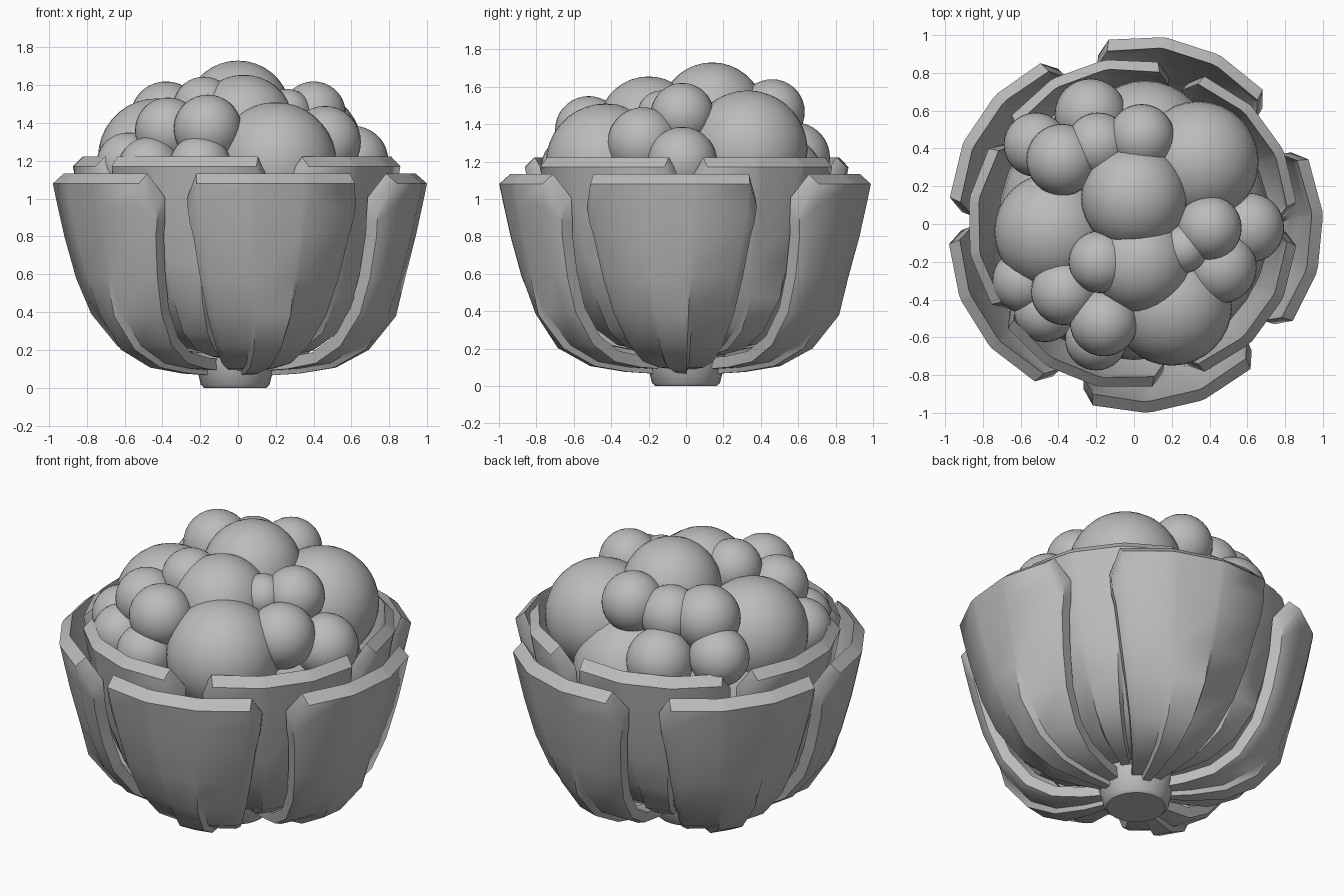
import bpy, bmesh, math
from mathutils import Vector

if "Cube" in bpy.data.objects:
    bpy.data.objects.remove(bpy.data.objects["Cube"])


def make_material(name, colour):
    mat = bpy.data.materials.new(name)
    mat.use_nodes = True
    mat.diffuse_color = colour
    mat.node_tree.nodes["Principled BSDF"].inputs["Base Color"].default_value = colour
    return mat


GREY = make_material("plain grey", (0.5, 0.5, 0.5, 1))


def finish(bm, name, angle=40):
    bmesh.ops.recalc_face_normals(bm, faces=bm.faces)
    mesh = bpy.data.meshes.new(name)
    bm.to_mesh(mesh)
    bm.free()
    mesh.materials.append(GREY)
    obj = bpy.data.objects.new(name, mesh)
    bpy.context.collection.objects.link(obj)
    bpy.ops.object.select_all(action="DESELECT")
    obj.select_set(True)
    bpy.context.view_layer.objects.active = obj
    bpy.ops.object.shade_smooth_by_angle(angle=math.radians(angle))
    return obj


# Leaf section from stem to rim: radius, height, half width in degrees
PROFILE = [(0.16, 0.09, 27), (0.32, 0.10, 24), (0.5, 0.13, 23.5), (0.66, 0.22, 24),
           (0.8, 0.39, 25.5), (0.88, 0.58, 27), (0.94, 0.8, 28.5), (0.975, 0.96, 29.5),
           (1.0, 1.08, 30)]
COLUMNS = [-1, -0.86, -0.33, -0.25, 0.25, 0.31, 0.86, 1]
THICK = 0.06


def leaf_point(row, u, inner):
    top = len(PROFILE) - 1
    r, z, half = PROFILE[row]
    r0, z0, _ = PROFILE[max(row - 1, 0)]
    r1, z1, _ = PROFILE[min(row + 1, top)]
    out = Vector((z1 - z0, r0 - r1)).normalized()
    # Cut upper corners
    if row == top and abs(u) == 1:
        r, z = 0.972, 0.955
    elif row == top - 1 and abs(u) == 1:
        r, z = 0.955, 0.87
    # Side edges curl inwards
    if abs(u) == 1:
        r *= 0.94
    elif abs(u) > 0.8:
        r *= 0.985
    # Raised central rib fading out upwards
    if abs(u) < 0.3:
        start = 0.6 if u > 0 else 0.45
        lift = 0.05 * min(1, max(0, (start - z) / 0.25))
        r, z = r + out.x * lift, z + out.y * lift * 0.5
    if inner:
        r, z = r - out.x * THICK, z - out.y * THICK
        half *= 1.04
        if row == top:
            z += 0.04
    return max(r, 0.08), z, math.radians(half * u)


def make_leaf(name, heading, spread, widen, base):
    bm = bmesh.new()
    rows, cols = len(PROFILE), len(COLUMNS)
    grids = []
    for inner in (False, True):
        grid = []
        for row in range(rows):
            line = []
            for u in COLUMNS:
                r, z, a = leaf_point(row, u, inner)
                a = a * widen + math.radians(heading)
                line.append(bm.verts.new((r * spread * math.cos(a), r * spread * math.sin(a),
                                          base + z)))
            grid.append(line)
        for i in range(rows - 1):
            for j in range(cols - 1):
                bm.faces.new((grid[i][j], grid[i][j + 1], grid[i + 1][j + 1], grid[i + 1][j]))
        grids.append(grid)
    # Edge walls joining the outer and inner skins
    border = [(0, j) for j in range(cols)] + [(i, cols - 1) for i in range(1, rows)]
    border += [(rows - 1, j) for j in range(cols - 2, -1, -1)]
    border += [(i, 0) for i in range(rows - 2, 0, -1)]
    for (i, j), (k, l) in zip(border, border[1:] + border[:1]):
        bm.faces.new((grids[0][i][j], grids[0][k][l], grids[1][k][l], grids[1][i][j]))
    finish(bm, name)


# Two uneven rings of leaves
for n, heading in enumerate((-77, -5.5, 72, 146, 212)):
    make_leaf(f"outer_leaf_{n + 1}", heading, 1.0, 1.0, 0)
for n, heading in enumerate((-112, -36, 36, 110, 181)):
    make_leaf(f"inner_leaf_{n + 1}", heading, 0.88, 1.1, 0.09)


# Stem: tapered stub with a chamfered foot
bm = bmesh.new()
rings = []
for r, z in [(0.165, 0), (0.182, 0.016), (0.21, 0.13), (0.21, 0.3)]:
    rings.append([bm.verts.new((r * math.cos(k * math.tau / 24) - 0.015,
                                r * math.sin(k * math.tau / 24), z)) for k in range(24)])
for low, high in zip(rings, rings[1:]):
    for k in range(24):
        bm.faces.new((low[k - 1], low[k], high[k], high[k - 1]))
bm.faces.new(rings[0])
bm.faces.new(rings[-1])
finish(bm, "stem")


def make_ball(name, x, y, z, r, squash=1):
    bm = bmesh.new()
    bmesh.ops.create_uvsphere(bm, u_segments=32, v_segments=18, radius=r)
    for v in bm.verts:
        v.co = Vector((v.co.x + x, v.co.y + y, v.co.z * squash + z))
    finish(bm, name)


# Head: rounded core under clustered florets
make_ball("head_core", 0, 0, 0.82, 0.72, 0.72)

LARGE = [(0, 0.14, 1.45, 0.28), (0.03, -0.2, 1.385, 0.27), (0.2, -0.43, 1.19, 0.32),
         (0.34, 0.33, 1.26, 0.32), (-0.43, -0.04, 1.22, 0.31), (0.06, 0.42, 1.04, 0.34)]
SMALL = [(0.4, -0.02, 1.45, 0.17), (0.61, -0.02, 1.2, 0.185), (0.46, -0.23, 1.3, 0.19),
         (0.04, 0.46, 1.465, 0.175), (-0.19, 0.42, 1.43, 0.17), (-0.38, 0.34, 1.43, 0.19),
         (-0.52, 0.42, 1.26, 0.17), (-0.23, 0.58, 1.22, 0.19), (-0.18, -0.2, 1.48, 0.165),
         (-0.16, -0.52, 1.37, 0.18), (-0.2, -0.61, 1.17, 0.165), (-0.37, -0.36, 1.36, 0.175),
         (-0.58, -0.3, 1.18, 0.17), (-0.47, -0.46, 1.16, 0.165), (0.26, -0.13, 1.45, 0.13)]
for n, spec in enumerate(LARGE):
    make_ball(f"large_floret_{n + 1}", *spec)
for n, spec in enumerate(SMALL):
    make_ball(f"small_floret_{n + 1}", *spec)
